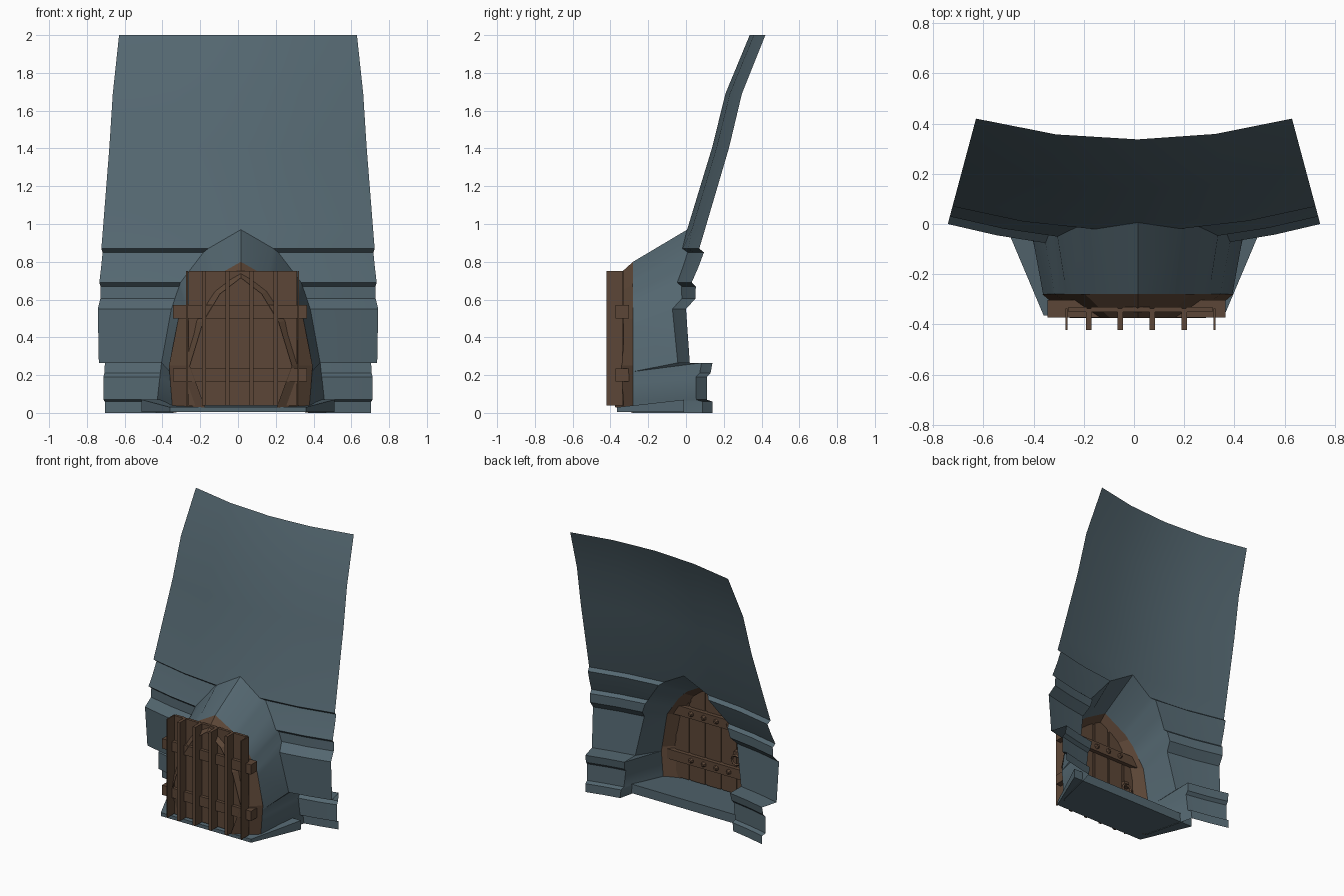
import bpy, bmesh, math
from mathutils import Matrix, Vector

if "Cube" in bpy.data.objects:
    bpy.data.objects.remove(bpy.data.objects["Cube"])

CX = 0.015          # doorway sits slightly off centre
YC = 2.77           # axis of the round room
HALF = math.radians(15)


def material(name, col):
    m = bpy.data.materials.new(name)
    m.diffuse_color = (*col, 1)
    m.use_nodes = True
    m.node_tree.nodes["Principled BSDF"].inputs["Base Color"].default_value = m.diffuse_color
    return m


stone = material("slate stone", (0.088, 0.135, 0.162))
wood = material("brown wood", (0.108, 0.062, 0.038))


def finish(name, bm, mat, smooth=False):
    bmesh.ops.remove_doubles(bm, verts=bm.verts, dist=0.0005)
    bmesh.ops.recalc_face_normals(bm, faces=bm.faces)
    me = bpy.data.meshes.new(name)
    bm.to_mesh(me)
    bm.free()
    ob = bpy.data.objects.new(name, me)
    bpy.context.collection.objects.link(ob)
    me.materials.append(mat)
    if smooth:
        bpy.context.view_layer.objects.active = ob
        ob.select_set(True)
        bpy.ops.object.shade_smooth_by_angle(angle=math.radians(25))
        ob.select_set(False)
    return ob


def grid(bm, rows):
    """Skin a list of equal-length point rows."""
    vs = [[bm.verts.new(p) for p in r] for r in rows]
    for a, b in zip(vs, vs[1:]):
        for i in range(len(a) - 1):
            bm.faces.new((a[i], a[i + 1], b[i + 1], b[i]))


def box(bm, x0, x1, y0, y1, z0, z1):
    c = Vector(((x0 + x1) / 2, (y0 + y1) / 2, (z0 + z1) / 2))
    bmesh.ops.create_cube(bm, size=1, matrix=Matrix.Translation(c)
                          @ Matrix.Diagonal((x1 - x0, y1 - y0, z1 - z0, 1)))


def width(z, table):
    """Half width of an arch at height z."""
    for (w0, z0), (w1, z1) in zip(table, table[1:]):
        if z0 <= z <= z1:
            return w0 + (w1 - w0) * (z - z0) / (z1 - z0)
    return 0.0


# arch outlines: (half width, height)
wall_arch = [(.45, 0), (.42, .265), (.385, .5), (.32, .69), (.19, .86), (0, .97)]
door_arch = [(.36, 0), (.38, .25), (.33, .5), (.21, .68), (0, .8)]
inner_arch = [(.19, .03), (.27, .25), (.20, .48), (.11, .63), (0, .715)]

# wall profile at the side edge: (y, height)
profile = [(.14, 0), (.14, .06), (.11, .07), (.11, .19), (.13, .21), (.14, .265),
           (.02, .265), (.0, .55), (.05, .605), (.052, .67), (.03, .69),
           (.065, .77), (.095, .85), (.07, .87), (.10, .97), (.228, 1.405),
           (.296, 1.69), (.42, 2.0)]

# curved wall with the arched opening, and the tunnel behind it
wall = bmesh.new()
tunnel = bmesh.new()
for s in (-1, 1):
    wall_rows, tun_rows = [], []
    for y, z in profile:
        r = (YC - y) / math.cos(HALF)
        t0 = math.asin((CX + s * width(z, wall_arch)) / r)
        row = []
        for k in range(3):
            t = t0 + (s * HALF - t0) * k / 2
            row.append((r * math.sin(t), YC - r * math.cos(t), z))
        wall_rows.append(row)
        if z <= .97:
            zq = z * .8 / .97
            tun_rows.append([row[0], (CX + s * width(zq, door_arch), -.28, zq)])
    grid(wall, wall_rows)
    grid(tunnel, tun_rows)
finish("curved_wall", wall, stone, True)
finish("doorway_tunnel", tunnel, stone, True)

# sloping threshold slab
bm = bmesh.new()
quad = [(-.36, -.365, .03), (.36, -.365, .03), (.51, -.01, .07), (-.51, -.01, .07)]
top = [bm.verts.new(p) for p in quad]
bot = [bm.verts.new((x, y, .005)) for x, y, z in quad]
bm.faces.new(top)
bm.faces.new(bot[::-1])
for i in range(4):
    j = (i + 1) % 4
    bm.faces.new((top[i], bot[i], bot[j], top[j]))
finish("threshold", bm, stone)

# splayed arched door frame
bm = bmesh.new()
for s in (-1, 1):
    grid(bm, [[(CX + s * a[0], -.28, a[1]), (CX + s * b[0], -.375, b[1])]
              for a, b in zip(door_arch, inner_arch)])
finish("door_frame", bm, wood)

# door planks with ribs standing out behind the gaps
seams = [-.27, -.18, -.055, .072, .2, .32]
bm = bmesh.new()
for x0, x1 in zip(seams, seams[1:]):
    box(bm, x0 + .008, x1 - .008, -.35, -.33, .04, .75)
finish("door_planks", bm, wood)
bm = bmesh.new()
for x in seams:
    w = .004 if x in (seams[0], seams[-1]) else .011
    box(bm, x - w, x + w, -.422, -.337, .04, .75)
finish("door_ribs", bm, wood)

# cross straps with rivets on the room side
bm = bmesh.new()
for z in (.2, .535):
    box(bm, -.345, .365, -.373, -.302, z - .035, z + .035)
    for i in range(4):
        m = Matrix.Translation((-.13 + i * .1, -.293, z)) @ Matrix.Rotation(-math.pi / 2, 4, 'X')
        bmesh.ops.create_cone(bm, cap_ends=True, segments=6, radius1=.02,
                              radius2=.01, depth=.02, matrix=m)
finish("door_straps", bm, wood)

# ring handle on its plate
bpy.ops.mesh.primitive_torus_add(major_segments=8, minor_segments=4, major_radius=.035,
                                 minor_radius=.009, location=(-.19, -.3, .3),
                                 rotation=(math.pi / 2, 0, 0))
ring = bpy.context.object
ring.name = "ring_handle"
ring.data.materials.append(wood)
bm = bmesh.new()
box(bm, -.21, -.17, -.332, -.3, .32, .36)
finish("handle_plate", bm, wood)
